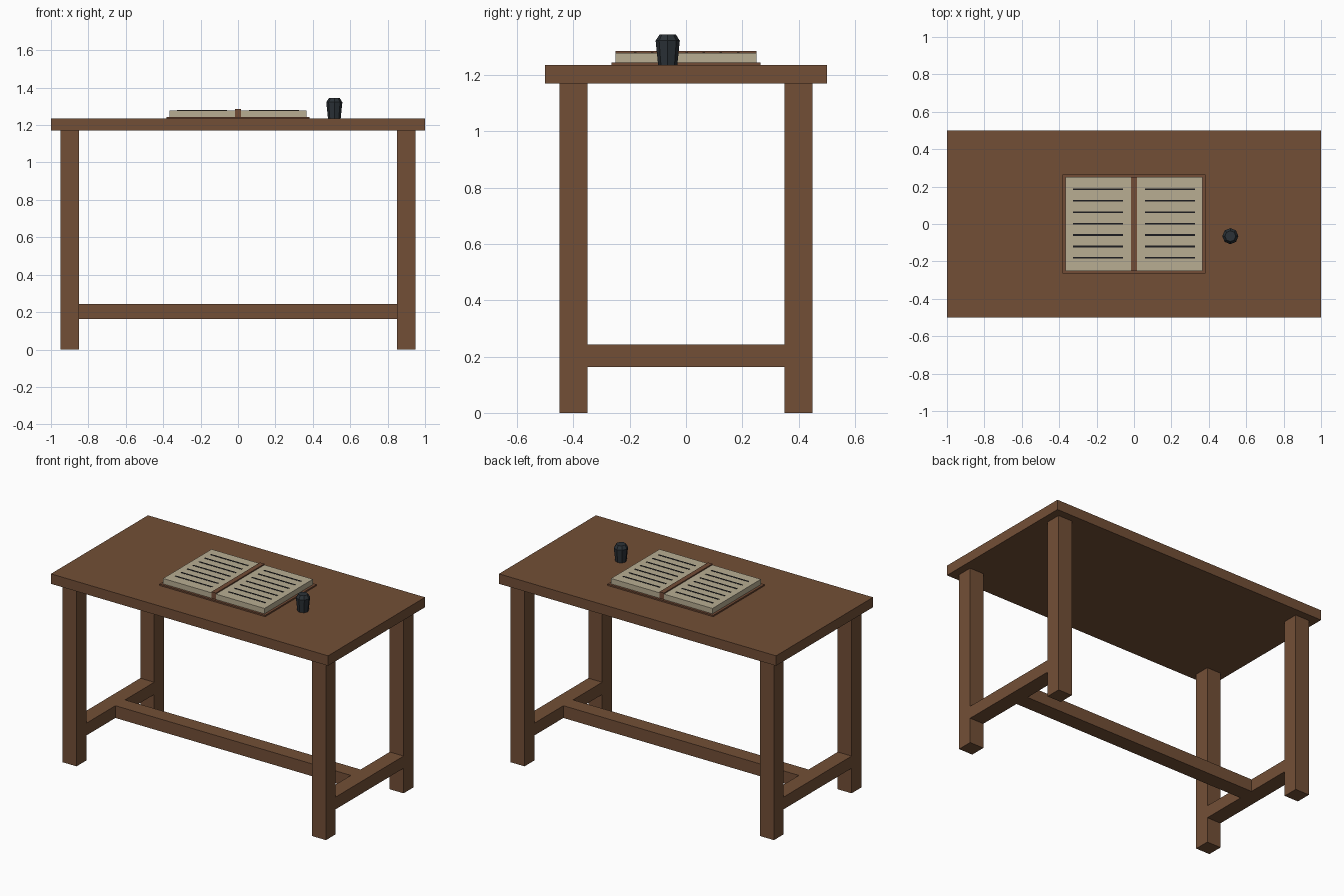
import bpy
import math

cube = bpy.data.objects.get("Cube")
if cube:
    bpy.data.objects.remove(cube, do_unlink=True)


def material(name, rgb):
    m = bpy.data.materials.new(name)
    m.use_nodes = True
    m.diffuse_color = (*rgb, 1)
    m.node_tree.nodes["Principled BSDF"].inputs["Base Color"].default_value = (*rgb, 1)
    return m


wood = material("brown wood", (0.171, 0.078, 0.037))
leather = material("brown leather", (0.171, 0.072, 0.037))
paper = material("parchment", (0.48, 0.42, 0.29))
ink = material("black ink", (0.012, 0.012, 0.014))
glass = material("dark slate glass", (0.024, 0.031, 0.038))


def finish(name, verts, faces, mat):
    mesh = bpy.data.meshes.new(name)
    mesh.from_pydata(verts, [], faces)
    mesh.materials.append(mat)
    obj = bpy.data.objects.new(name, mesh)
    bpy.context.collection.objects.link(obj)
    return obj


def box(name, xs, ys, zs, mat):
    """Box spanning the given (low, high) ranges."""
    verts = [(x, y, z) for x in xs for y in ys for z in zs]
    faces = [(0, 1, 3, 2), (4, 6, 7, 5), (0, 4, 5, 1),
             (2, 3, 7, 6), (0, 2, 6, 4), (1, 5, 7, 3)]
    return finish(name, verts, faces, mat)


def lathe(name, center, profile, sides, mat):
    """Faceted solid of revolution from (radius, z) rings, capped at both ends."""
    verts = [(center[0] + r * math.cos(math.tau * i / sides),
              center[1] + r * math.sin(math.tau * i / sides), z)
             for r, z in profile for i in range(sides)]
    faces = [(k * sides + i, k * sides + (i + 1) % sides,
              (k + 1) * sides + (i + 1) % sides, (k + 1) * sides + i)
             for k in range(len(profile) - 1) for i in range(sides)]
    last = (len(profile) - 1) * sides
    faces.append(tuple(reversed(range(sides))))
    faces.append(tuple(range(last, last + sides)))
    return finish(name, verts, faces, mat)


def span(center, size):
    return (center - size / 2, center + size / 2)


# Table
TOP = 1.235
UNDER = 1.17
RAIL = (0.163, 0.243)
box("table_top", (-1, 1), (-0.5, 0.5), (UNDER, TOP), wood)
for sx, side in ((1, "left"), (-1, "right")):
    for sy, end in ((-1, "front"), (1, "back")):
        box(f"{end}_{side}_leg", span(sx * 0.9, 0.1), span(sy * 0.4, 0.1), (0, UNDER), wood)
    box(f"{side}_stretcher", span(sx * 0.9, 0.1), (-0.35, 0.35), RAIL, wood)
box("long_stretcher", (-0.85, 0.85), span(0, 0.1), RAIL, wood)

# Open book
COVER = TOP + 0.009
PAGE = 1.279
box("book_cover", span(0, 0.764), span(0, 0.53), (TOP, COVER), leather)
box("book_spine", span(0, 0.032), span(0, 0.5), (COVER, 1.286), leather)
for sx, side in ((1, "left"), (-1, "right")):
    box(f"{side}_pages", span(sx * 0.191, 0.35), span(0, 0.5), (COVER, PAGE), paper)
    for row in range(7):
        box(f"{side}_writing_{row + 1}", span(sx * 0.192, 0.268),
            span((row - 3) * 0.061 + 0.002, 0.009), (PAGE, PAGE + 0.002), ink)

# Inkwell
lathe("inkwell", (0.515, -0.065),
      [(0.034, TOP), (0.043, 1.322), (0.029, 1.344)], 8, glass)
